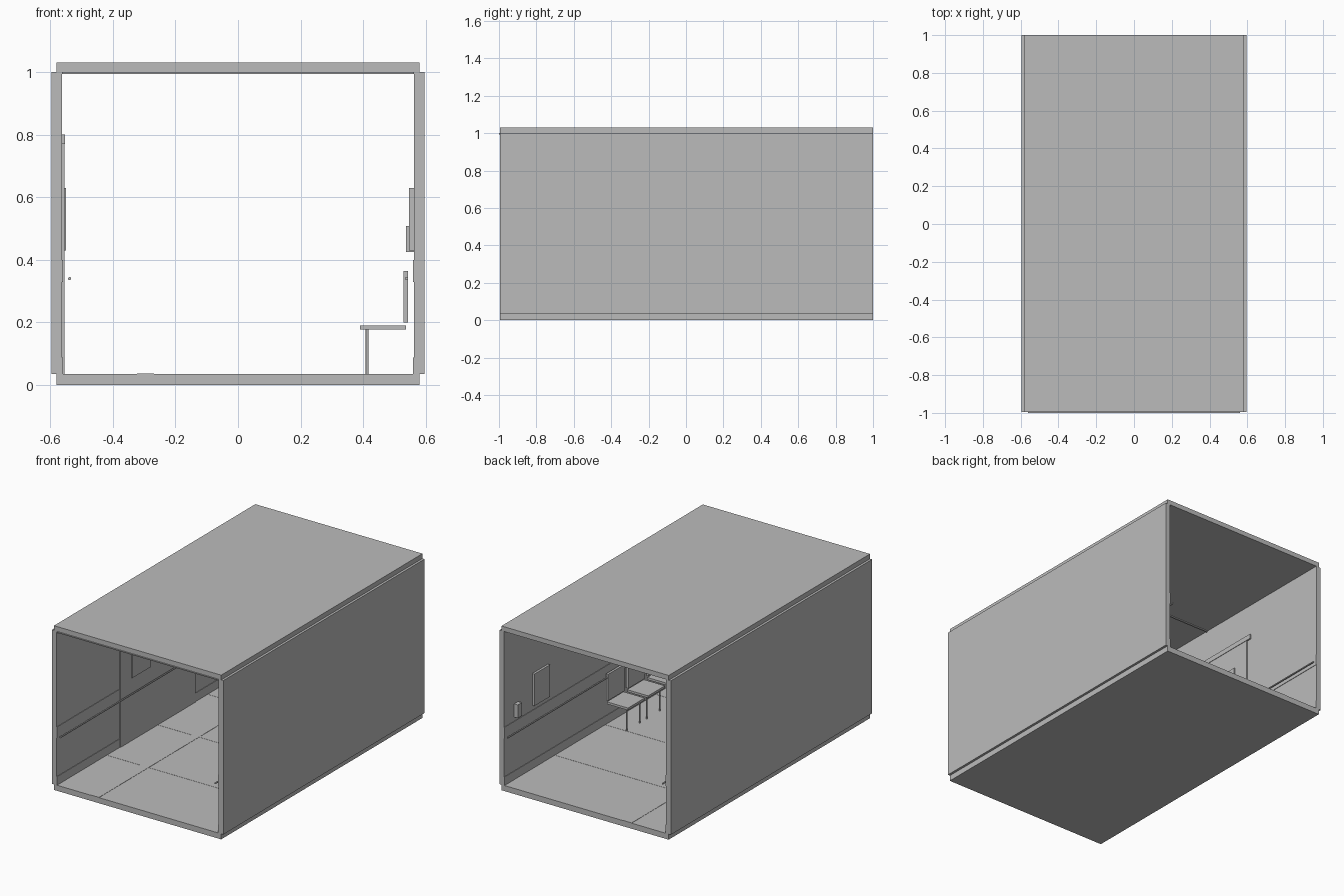
import bpy
import math

cube = bpy.data.objects.get("Cube")
if cube:
    bpy.data.objects.remove(cube, do_unlink=True)

# One plain grey for the whole room
grey = bpy.data.materials.new("plain_grey")
grey.use_nodes = True
colour = (0.5, 0.5, 0.5, 1)
grey.diffuse_color = colour
grey.node_tree.nodes["Principled BSDF"].inputs["Base Color"].default_value = colour

FRONT, BACK = -0.995, 1.0
FLOOR, CEILING, INNER = 0.035, 1.0, 0.562


def box(name, x, y, z):
    """Box from (low, high) pairs on each axis."""
    spans = (x, y, z)
    bpy.ops.mesh.primitive_cube_add(size=1, location=[(a + b) / 2 for a, b in spans])
    ob = bpy.context.object
    ob.name = name
    ob.scale = [abs(b - a) for a, b in spans]
    bpy.ops.object.transform_apply(location=False, rotation=False, scale=True)
    ob.data.materials.append(grey)
    return ob


def rod(name, centre, radius, length, along_y=False):
    bpy.ops.mesh.primitive_cylinder_add(
        vertices=12, radius=radius, depth=length, location=centre,
        rotation=(math.pi / 2 if along_y else 0, 0, 0))
    ob = bpy.context.object
    ob.name = name
    ob.data.materials.append(grey)
    bpy.ops.object.shade_smooth_by_angle()


# Shell
length = (FRONT, BACK)
box("floor", (-0.58, 0.58), length, (0, FLOOR))
box("ceiling", (-0.58, 0.58), length, (CEILING, 1.03))
for side, label in ((-1, "right"), (1, "left")):
    def depth(near, far):
        return tuple(sorted((side * near, side * far)))
    box(label + "_wall", depth(INNER, 0.595), length, (FLOOR, CEILING))
    box(label + "_baseboard", depth(0.559, INNER), length, (FLOOR, 0.088))
    box(label + "_wall_band", depth(0.559, INNER), length, (0.33, 0.4))
    rod(label + "_handrail", (side * 0.538, (FRONT + BACK) / 2, 0.34),
        0.005, BACK - FRONT, along_y=True)

# Ceiling strips, floor seams and guide stripe
for y in (-0.995, 0):
    box("ceiling_strip", (-INNER, INNER), (y - 0.005, y + 0.005), (0.994, CEILING))
for y in (-0.5, 0, 0.5):
    box("floor_seam", (-INNER, INNER), (y - 0.003, y + 0.003), (FLOOR, FLOOR + 0.001))
box("floor_stripe", (-0.323, -0.268), length, (FLOOR, FLOOR + 0.0015))

# Double door with header and windows
box("door_header", (-INNER, -0.552), (-0.402, 0.402), (0.77, 0.8))
for side in (-1, 1):
    box("door_leaf", (-INNER, -0.555), sorted((side * 0.002, side * 0.37)), (FLOOR, 0.77))
    box("door_window", (-INNER, -0.549), sorted((side * 0.085, side * 0.262)), (0.43, 0.63))

# Wall fittings
box("notice_board", (0.547, INNER), (0.565, 0.72), (0.43, 0.63))
box("wall_dispenser", (0.537, INNER), (0.86, 0.9), (0.425, 0.508))

# Row of chairs
for i in range(4):
    y = -0.065 - 0.2 * i
    width = (y - 0.083, y + 0.083)
    box("chair_seat", (0.39, 0.537), width, (0.177, 0.191))
    box("chair_back", (0.528, 0.543), width, (0.2, 0.365))
    for side in (-1, 1):
        rod("chair_leg", (0.4125, y + side * 0.065, 0.106), 0.0045, 0.142)
